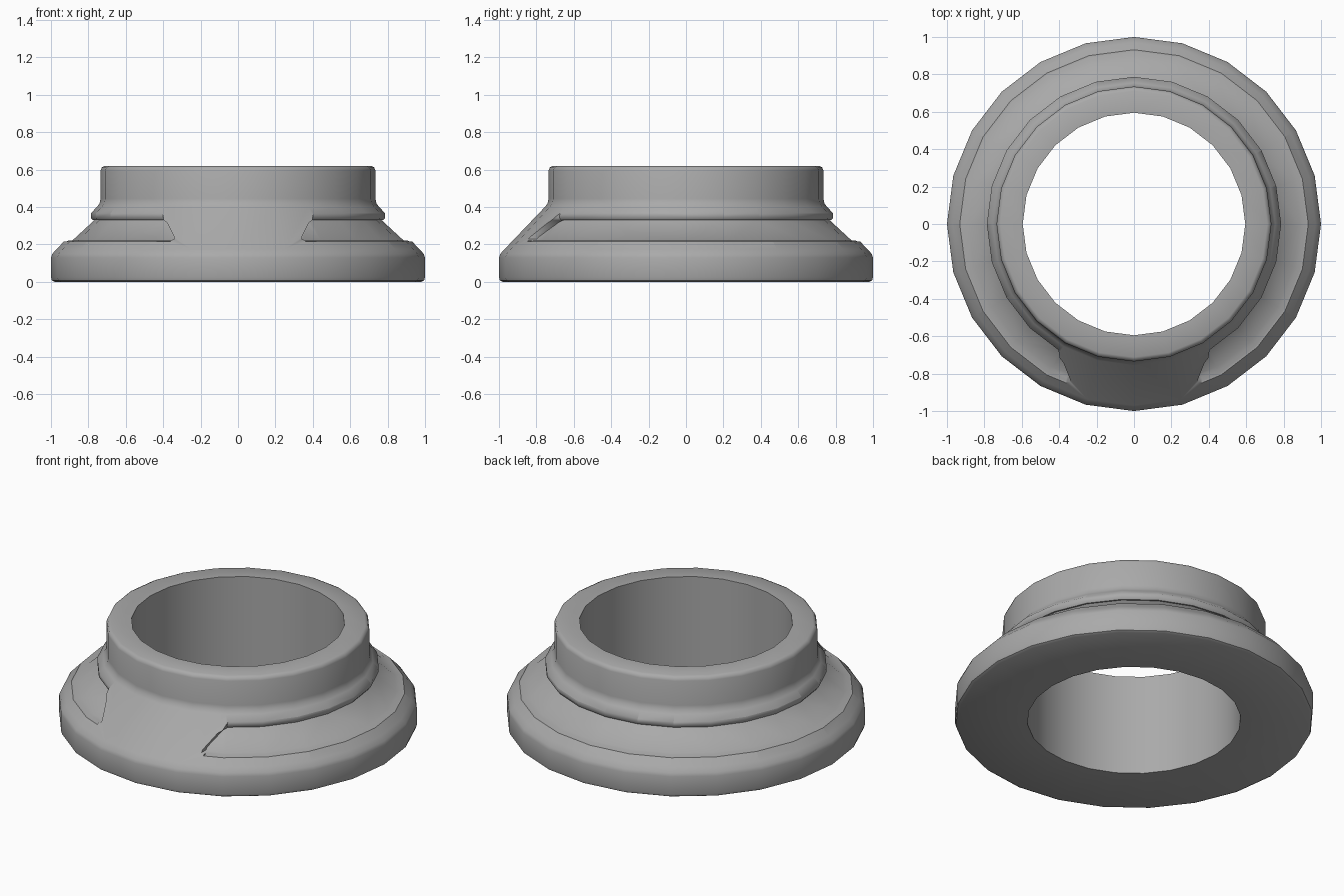
import bpy, bmesh, math

cube = bpy.data.objects.get("Cube")
if cube:
    bpy.data.objects.remove(cube, do_unlink=True)

SIDES = 24

metal = bpy.data.materials.new("neutral grey")
metal.use_nodes = True
GREY = (0.4, 0.4, 0.4, 1)
metal.diffuse_color = GREY
metal.node_tree.nodes["Principled BSDF"].inputs["Base Color"].default_value = GREY


def finish(name, bm):
    bmesh.ops.recalc_face_normals(bm, faces=bm.faces)
    mesh = bpy.data.meshes.new(name)
    bm.to_mesh(mesh)
    bm.free()
    mesh.materials.append(metal)
    obj = bpy.data.objects.new(name, mesh)
    bpy.context.collection.objects.link(obj)
    return obj


def lathe(name, profile):
    """Revolve a closed (radius, height) outline around z."""
    bm = bmesh.new()
    rings = []
    for i in range(SIDES):
        a = math.tau * i / SIDES
        rings.append([bm.verts.new((r * math.cos(a), r * math.sin(a), z)) for r, z in profile])
    n = len(profile)
    for i in range(SIDES):
        a, b = rings[i], rings[(i + 1) % SIDES]
        for j in range(n):
            k = (j + 1) % n
            bm.faces.new((a[j], b[j], b[k], a[k]))
    return finish(name, bm)


def prism(name, outline, y0, y1):
    """Extrude an (x, z) outline along y."""
    bm = bmesh.new()
    face = bm.faces.new([bm.verts.new((x, y0, z)) for x, z in outline])
    out = bmesh.ops.extrude_face_region(bm, geom=[face])
    moved = [v for v in out["geom"] if isinstance(v, bmesh.types.BMVert)]
    bmesh.ops.translate(bm, verts=moved, vec=(0, y1 - y0, 0))
    return finish(name, bm)


def subtract(target, cutter):
    mod = target.modifiers.new("cut", 'BOOLEAN')
    mod.operation = 'DIFFERENCE'
    mod.solver = 'EXACT'
    mod.object = cutter
    bpy.context.view_layer.objects.active = target
    bpy.ops.object.modifier_apply(modifier=mod.name)
    bpy.data.objects.remove(cutter, do_unlink=True)


# Flanged collar with a conical shoulder and a straight neck
collar = lathe("flanged_collar", [
    (0.595, 0), (0.98, 0), (0.995, 0.008), (1, 0.025), (1, 0.13), (0.993, 0.15),
    (0.97, 0.175), (0.755, 0.4), (0.74, 0.42), (0.735, 0.445),
    (0.735, 0.595), (0.728, 0.612), (0.712, 0.62), (0.595, 0.62)])

# Groove around the shoulder, with a small lip above it
groove = lathe("groove_cutter", [
    (0.768, 0.33), (0.885, 0.222), (0.905, 0.222), (0.92, 0.215), (1.1, 0.215),
    (1.1, 0.372), (0.787, 0.372), (0.787, 0.343), (0.777, 0.33)])

# Uncut bridge at the front, slanted at both ends
half = [(0.36, 0.18), (0.36, 0.222), (0.343, 0.228), (0.341, 0.24),
        (0.378, 0.315), (0.397, 0.33), (0.41, 0.4)]
bridge = prism("front_bridge", half + [(-x, z) for x, z in reversed(half)], -1.3, -0.3)
subtract(groove, bridge)
subtract(collar, groove)

bpy.ops.object.select_all(action='DESELECT')
collar.select_set(True)
bpy.context.view_layer.objects.active = collar
bpy.ops.object.shade_smooth_by_angle(angle=math.radians(44))
